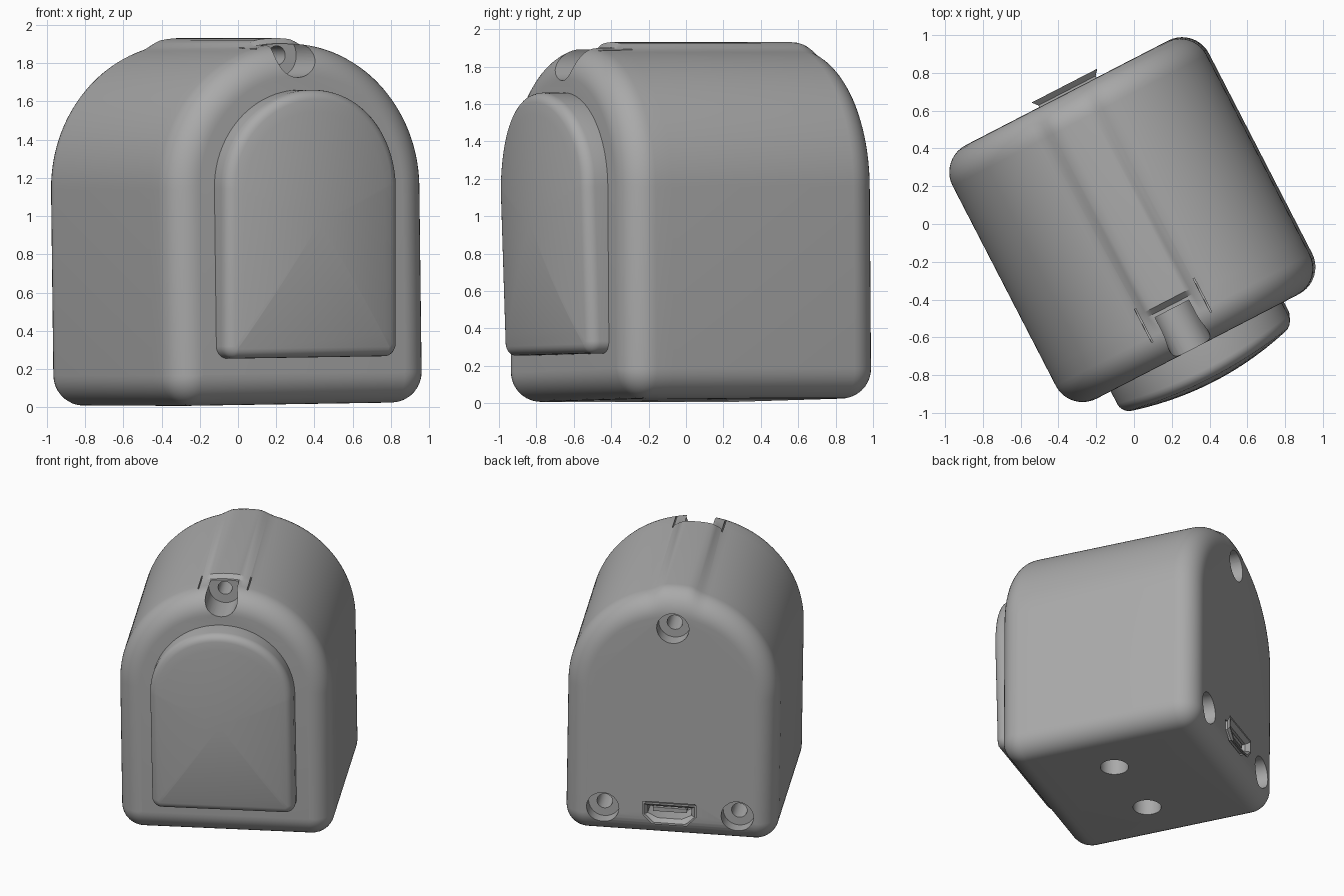
import bpy, bmesh
from math import sin, cos, pi, radians
from mathutils import Matrix, Vector

if "Cube" in bpy.data.objects:
    bpy.data.objects.remove(bpy.data.objects["Cube"])

# The whole device stands turned and very slightly tipped
POSE = (Matrix.Translation((0, 0, 0.016)) @ Matrix.Rotation(radians(-0.7), 4, 'Y')
        @ Matrix.Rotation(radians(0.4), 4, 'X') @ Matrix.Rotation(radians(27.3), 4, 'Z'))

grey = bpy.data.materials.new("plain grey")
grey.use_nodes = True
grey.diffuse_color = (0.4, 0.4, 0.4, 1)
grey.node_tree.nodes["Principled BSDF"].inputs["Base Color"].default_value = grey.diffuse_color


def make(name, bm):
    bmesh.ops.recalc_face_normals(bm, faces=bm.faces)
    mesh = bpy.data.meshes.new(name)
    bm.to_mesh(mesh)
    bm.free()
    mesh.materials.append(grey)
    ob = bpy.data.objects.new(name, mesh)
    bpy.context.collection.objects.link(ob)
    ob.matrix_world = POSE
    return ob


def arch(cx, half, low, spring, radius, inset=0):
    """Arched outline as (x, z) points, rounded at the lower corners."""
    w, r = half - inset, max(radius - inset, 0.004)
    z0 = low + inset
    pts = []
    for side, start in ((-1, pi), (1, 1.5 * pi)):
        for i in range(9):
            a = start + i * pi / 16
            pts.append((cx + side * (w - r) + r * cos(a), z0 + r + r * sin(a)))
    for i in range(81):
        a = pi * i / 80
        pts.append((cx + w * cos(a), spring + w * sin(a)))
    return pts


def loft(name, rings, cap_end=True, tip=None):
    bm = bmesh.new()
    loops = [[bm.verts.new(p) for p in ring] for ring in rings]
    n = len(loops[0])
    for a, b in zip(loops, loops[1:]):
        for i in range(n):
            j = (i + 1) % n
            bm.faces.new((a[i], a[j], b[j], b[i]))
    bm.faces.new(loops[0])
    if tip:
        t = bm.verts.new(tip)
        for i in range(n):
            bm.faces.new((loops[-1][i], loops[-1][(i + 1) % n], t))
    else:
        bm.faces.new(loops[-1])
    return make(name, bm)


def smooth(ob, angle=30):
    bpy.ops.object.select_all(action='DESELECT')
    ob.select_set(True)
    bpy.context.view_layer.objects.active = ob
    bpy.ops.object.shade_smooth_by_angle(angle=radians(angle))


def cylinder(start, end, radius):
    a, b = Vector(start), Vector(end)
    bm = bmesh.new()
    turn = (b - a).to_track_quat('Z', 'Y').to_matrix().to_4x4()
    bmesh.ops.create_cone(bm, cap_ends=True, segments=40, radius1=radius, radius2=radius,
                          depth=(b - a).length, matrix=Matrix.Translation((a + b) / 2) @ turn)
    return make("cutter", bm)


def box(name, center, size):
    bm = bmesh.new()
    bmesh.ops.create_cube(bm, size=1, matrix=Matrix.Translation(center) @ Matrix.Diagonal((*size, 1)))
    return make(name, bm)


def cut(target, cutter):
    mod = target.modifiers.new("cut", 'BOOLEAN')
    mod.operation, mod.solver, mod.object = 'DIFFERENCE', 'EXACT', cutter
    bpy.context.view_layer.update()
    bpy.context.view_layer.objects.active = target
    bpy.ops.object.modifier_apply(modifier=mod.name)
    bpy.data.objects.remove(cutter)


# Body: arched block with rounded ends and a low ridge along the top
FRONT, BACK, R, CX = -0.73, 0.78, 0.16, 0.012


def body_ring(y, inset, ridge):
    ring = []
    for x, z in arch(CX, 0.757, 0, 1.13, R, inset):
        t = min(max((0.2 - abs(x)) / 0.11, 0), 1)
        bump = 0.028 * t * t * (3 - 2 * t) * ridge if z > 1.3 else 0
        ring.append((x, y, z + bump))
    return ring


steps = [i * pi / 20 for i in range(11)]
rings = [body_ring(FRONT + R - R * cos(a), R - R * sin(a), 0) for a in steps]
rings += [body_ring(-0.47, 0, 0), body_ring(-0.44, 0, 1)]
rings += [body_ring(BACK - R + R * sin(a), R - R * cos(a), cos(a)) for a in steps]
body = loft("body", rings)

# Screw channel at the front of the roof, with slits on both sides
cut(body, cylinder((0, -1, 1.825), (0, -0.49, 1.825), 0.115))
cut(body, cylinder((0, -0.6, 1.825), (0, -0.25, 1.825), 0.05))
for x in (-0.175, 0.175):
    cut(body, box("cutter", (x, -0.5, 1.87), (0.008, 0.2, 0.1)))

# Counterbored screw holes in the back
for x, z in ((-0.48, 0.21), (0.48, 0.21), (0, 1.64)):
    cut(body, cylinder((CX + x, 0.9, z), (CX + x, 0.67, z), 0.115))
    cut(body, cylinder((CX + x, 0.7, z), (CX + x, 0.4, z), 0.055))

# Mounting holes in the base
for x in (-0.3, 0.3):
    cut(body, cylinder((CX + x, -0.02, -0.1), (CX + x, -0.02, 0.22), 0.1))


# Socket in the back: flared hollow shell with a tongue
def socket_ring(y, grow):
    w, top, mid, low = 0.17 + grow, 0.27 + grow, 0.2, 0.15 - grow
    pts = ((-w, top), (-w, mid), (-w + 0.07, low), (w - 0.07, low), (w, mid), (w, top))
    return [(CX + x, y, z) for x, z in pts]


cut(body, loft("cutter", [socket_ring(0.62, 0.01), socket_ring(0.9, 0.01)]))
shell = loft("socket_shell", [socket_ring(0.63, 0), socket_ring(0.79, 0), socket_ring(0.82, 0.025)])
cut(shell, loft("cutter", [socket_ring(0.66, -0.014), socket_ring(0.79, -0.014),
                           socket_ring(0.83, 0.018)]))
box("socket_tongue", (CX, 0.71, 0.225), (0.24, 0.14, 0.03))


# Front panel: arched, softly domed plate with a rounded rim
def dome(x, z):
    return -0.935 + 0.075 * ((x - 0.01) / 0.51) ** 2 + 0.03 * ((z - 0.95) / 0.7) ** 2


def panel_ring(inset, lift, scale=1, flat=None):
    ring = []
    for x, z in arch(0.01, 0.51, 0.245, 1.135, 0.065, inset):
        x, z = 0.01 + (x - 0.01) * scale, 0.95 + (z - 0.95) * scale
        ring.append((x, dome(x, z) + lift if flat is None else flat, z))
    return ring


E = 0.05
rings = [panel_ring(0, 0, flat=-0.7)]
rings += [panel_ring(E - E * cos(a), E - E * sin(a)) for a in steps[::2]]
rings += [panel_ring(E, 0, k / 10) for k in range(9, 0, -1)]
panel = loft("front_panel", rings, tip=(0.01, dome(0.01, 0.95), 0.95))

for part in (body, panel, shell):
    smooth(part)
